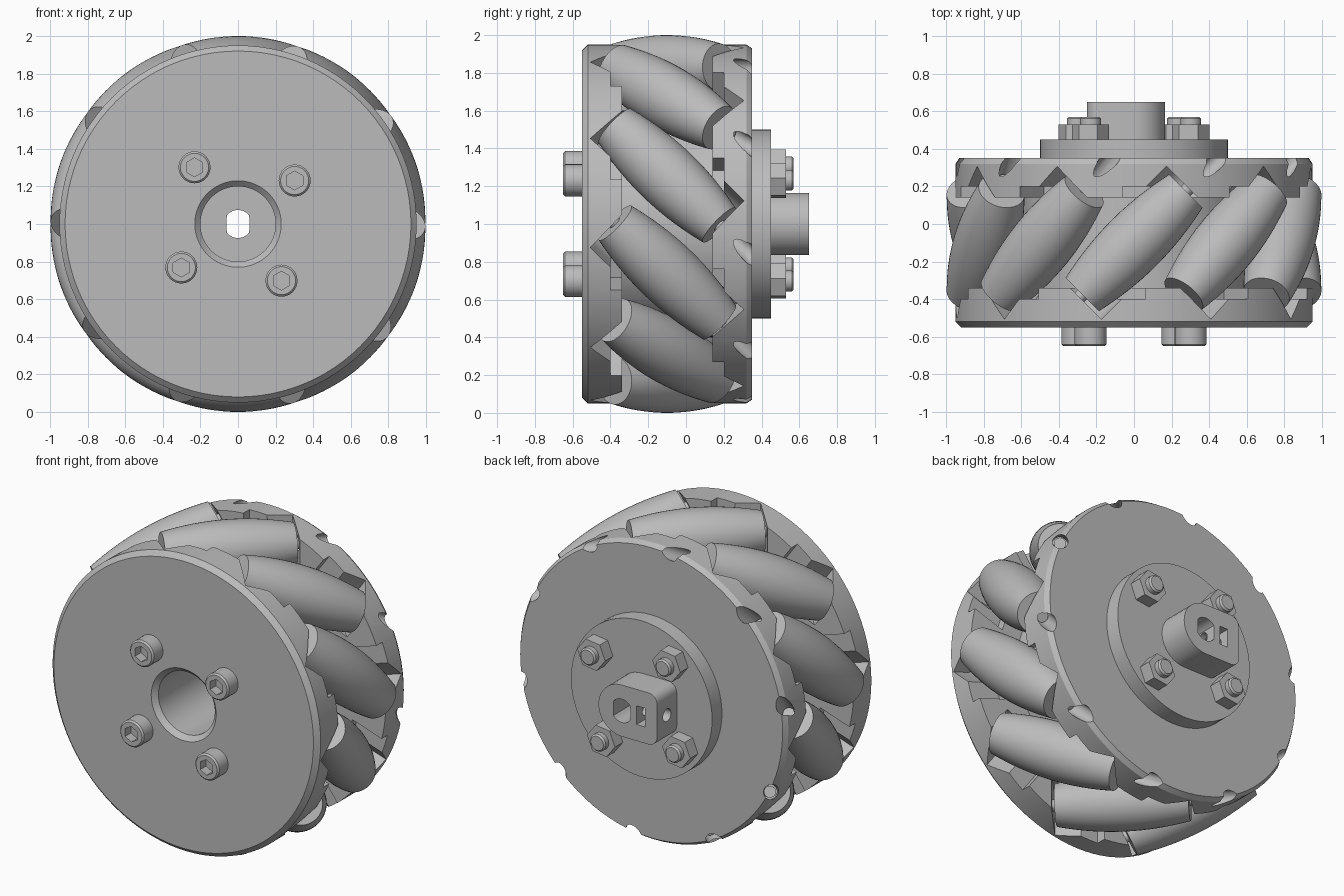
import bpy, bmesh
from math import cos, sin, pi, sqrt, radians
from mathutils import Matrix, Vector

if "Cube" in bpy.data.objects:
    bpy.data.objects.remove(bpy.data.objects["Cube"])

grey = bpy.data.materials.new("plain grey")
grey.use_nodes = True
grey.diffuse_color = (0.5, 0.5, 0.5, 1)
grey.node_tree.nodes["Principled BSDF"].inputs["Base Color"].default_value = (0.5, 0.5, 0.5, 1)

AXLE = Matrix.Translation((0, 0, 1))
ROLLERS = 10
PITCH = 0.83   # distance of the roller axes from the wheel axis
MID = -0.1     # middle plane of the wheel


def finish(name, bm, matrix):
    bmesh.ops.remove_doubles(bm, verts=bm.verts, dist=1e-5)
    bmesh.ops.recalc_face_normals(bm, faces=bm.faces)
    bm.transform(matrix)
    mesh = bpy.data.meshes.new(name)
    bm.to_mesh(mesh)
    bm.free()
    mesh.materials.append(grey)
    ob = bpy.data.objects.new(name, mesh)
    bpy.context.scene.collection.objects.link(ob)
    return ob


def lathe(name, profile, matrix=AXLE, seg=32, closed=False):
    """Turn (radius, y) points around the local y axis."""
    bm = bmesh.new()
    rings = [[bm.verts.new((r * cos(2 * pi * i / seg), y, r * sin(2 * pi * i / seg)))
              for i in range(seg)] for r, y in profile]
    pairs = list(zip(rings, rings[1:]))
    if closed:
        pairs.append((rings[-1], rings[0]))
    for a, b in pairs:
        for i in range(seg):
            j = (i + 1) % seg
            bm.faces.new((a[i], a[j], b[j], b[i]))
    if not closed:
        bm.faces.new(rings[0])
        bm.faces.new(rings[-1])
    return finish(name, bm, matrix)


def rod(name, r, y0, y1, matrix=AXLE, seg=32):
    return lathe(name, [(r, y0), (r, y1)], matrix, seg)


def prism(name, outline, y0, y1, matrix=AXLE):
    """Extrude an (x, z) outline along the local y axis."""
    bm = bmesh.new()
    face = bm.faces.new([bm.verts.new((x, y0, z)) for x, z in outline])
    new = bmesh.ops.extrude_face_region(bm, geom=[face])["geom"]
    bmesh.ops.translate(bm, vec=Vector((0, y1 - y0, 0)),
                        verts=[v for v in new if isinstance(v, bmesh.types.BMVert)])
    return finish(name, bm, matrix)


def box(name, x0, x1, y0, y1, z0, z1, matrix=AXLE):
    return prism(name, [(x0, z0), (x1, z0), (x1, z1), (x0, z1)], y0, y1, matrix)


def arc(cx, cz, r, a0, a1, n):
    steps = [radians(a0 + (a1 - a0) * i / n) for i in range(n + 1)]
    return [(cx + r * cos(a), cz + r * sin(a)) for a in steps]


def cut(ob, cutters):
    """Subtract the cutters, bake the result and discard them."""
    for c in cutters:
        c.hide_render = True
        mod = ob.modifiers.new("cut", "BOOLEAN")
        mod.operation, mod.solver, mod.object = "DIFFERENCE", "EXACT", c
    graph = bpy.context.evaluated_depsgraph_get()
    baked = bpy.data.meshes.new_from_object(ob.evaluated_get(graph))
    ob.modifiers.clear()
    ob.data = baked
    for c in cutters:
        bpy.data.objects.remove(c)


# wheel body: two thick discs joined by a core, with a stepped bore
body = lathe("wheel_body", [
    (0.23, -0.55), (0.92, -0.55), (0.95, -0.52), (0.95, -0.34), (0.6, -0.34), (0.6, 0.14),
    (0.95, 0.14), (0.95, 0.32), (0.93, 0.35), (0.2, 0.35), (0.2, -0.52)], seg=96, closed=True)

# rollers, their pins and the pockets that hold them
cutters = []
half = 0.39
pocket = arc(0, 0, 0.165, 180, 360, 16) + [(0.165, 0.4), (-0.165, 0.4)]
for k in range(ROLLERS):
    radial = AXLE @ Matrix.Rotation(2 * pi * k / ROLLERS, 4, "Y") @ Matrix.Translation((0, MID, PITCH))
    slant = radial @ Matrix.Rotation(radians(-45), 4, "Z")
    barrel = []
    for i in range(17):
        t = half * (i / 8 - 1)
        barrel.append((1 - sqrt(PITCH ** 2 + t * t / 2), t))
    lathe(f"roller_{k + 1}", barrel, slant, 40)
    rod(f"roller_pin_{k + 1}", 0.035, -0.48, 0.48, slant, 16)
    cutters.append(prism("pocket_cutter", pocket, -0.41, 0.41, slant))
    cutters.append(rod("pin_hole_cutter", 0.045, 0.3, 0.8, slant, 20))
    for turn in (0, pi):
        side = radial @ Matrix.Rotation(turn, 4, "Z")
        cutters.append(box("step_cutter", -0.2, 0.06, -0.3, -0.2, -0.1, 0.4, side))
cut(body, cutters)


# double-flat shaft hole shared by the flange and the boss
def shaft_hole():
    outline = [(max(-0.06, min(0.06, x)), z) for x, z in arc(0, 0, 0.075, 7.5, 352.5, 23)]
    return prism("shaft_cutter", outline, 0.2, 0.8)


flange = rod("back_flange", 0.5, 0.35, 0.45, seg=72)
cut(flange, [shaft_hole()])

# shaft boss: round on one side, squared off on the other
outline = (arc(0, 0, 0.165, -90, 90, 20) + arc(-0.19, 0.105, 0.06, 90, 180, 6)
           + arc(-0.19, -0.105, 0.06, 180, 270, 6))
boss = prism("shaft_boss", outline, 0.45, 0.65)
across = Matrix.Translation((0, 0.55, 1)) @ Matrix.Rotation(radians(90), 4, "Z")
cut(boss, [shaft_hole(),
           box("nut_slot_cutter", -0.165, -0.105, 0.48, 0.8, -0.06, 0.06),
           rod("set_screw_cutter", 0.04, 0.02, 0.4, across, 24)])

# four socket screws through the wheel, with nuts at the back
for k in range(4):
    a = radians(37.5 + 90 * k)
    place = AXLE @ Matrix.Translation((0.38 * cos(a), 0, 0.38 * sin(a)))
    head = lathe(f"screw_head_{k + 1}",
                 [(0.085, -0.55), (0.085, -0.64), (0.075, -0.65)], place)
    cut(head, [prism("socket_cutter", arc(0, 0, 0.05, 30, 330, 5), -0.7, -0.59, place)])
    prism(f"nut_{k + 1}", arc(0, 0, 0.1, 30 + 37.5, 330 + 37.5, 5), 0.45, 0.53, place)
    lathe(f"screw_end_{k + 1}", [(0.055, 0.45), (0.055, 0.56), (0.045, 0.57)], place, 24)

# smooth round surfaces, crisp edges
bpy.ops.object.select_all(action="DESELECT")
for ob in bpy.context.scene.objects:
    if ob.type == "MESH":
        ob.select_set(True)
        bpy.context.view_layer.objects.active = ob
bpy.ops.object.shade_smooth_by_angle(angle=radians(25))
